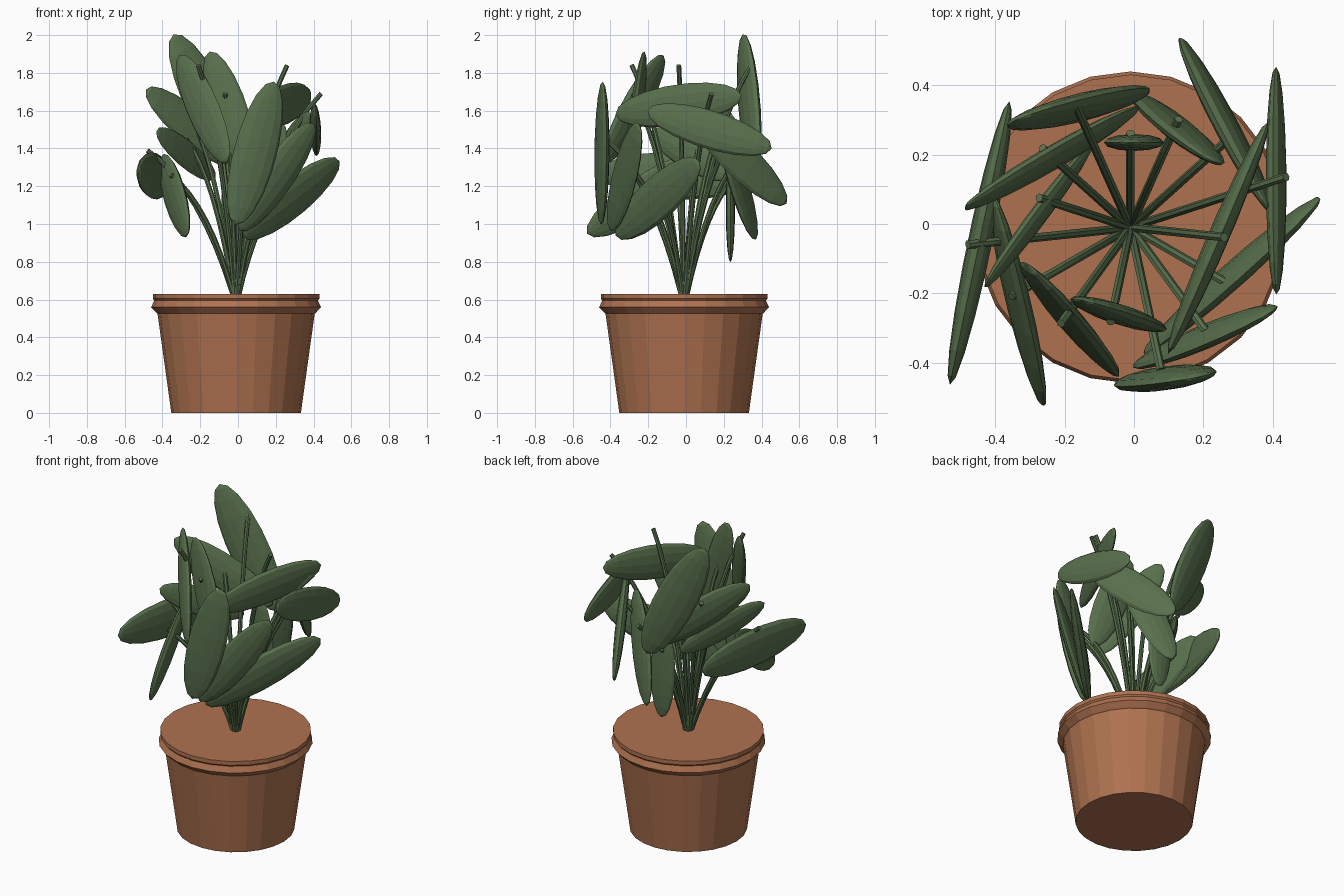
import bpy, bmesh, math
from mathutils import Vector, Matrix

if "Cube" in bpy.data.objects:
    bpy.data.objects.remove(bpy.data.objects["Cube"])


def material(name, rgb):
    m = bpy.data.materials.new(name)
    m.diffuse_color = (*rgb, 1)
    m.use_nodes = True
    m.node_tree.nodes["Principled BSDF"].inputs["Base Color"].default_value = m.diffuse_color
    return m


GREEN = material("leaf green", (0.10, 0.165, 0.075))
CLAY = material("terracotta", (0.43, 0.17, 0.08))


def add_object(name, bm, mat):
    bmesh.ops.recalc_face_normals(bm, faces=bm.faces)
    me = bpy.data.meshes.new(name)
    bm.to_mesh(me)
    bm.free()
    me.materials.append(mat)
    ob = bpy.data.objects.new(name, me)
    bpy.context.collection.objects.link(ob)
    return ob


def loft(bm, rings):
    """Skin a list of closed vertex rings and cap both ends."""
    loops = [[bm.verts.new(p) for p in r] for r in rings]
    n = len(loops[0])
    for a, b in zip(loops, loops[1:]):
        for i in range(n):
            j = (i + 1) % n
            bm.faces.new((a[i], a[j], b[j], b[i]))
    bm.faces.new(loops[0][::-1])
    bm.faces.new(loops[-1])


# Pot: tapered body, flared rim and flat soil cap
CX = CY = -0.01
profile = [(0.343, 0), (0.416, 0.525), (0.422, 0.53), (0.45, 0.56),
           (0.433, 0.595), (0.441, 0.605), (0.441, 0.63)]
bm = bmesh.new()
SIDES = 24
loft(bm, [[(CX + r * math.cos(math.tau * i / SIDES),
            CY + r * math.sin(math.tau * i / SIDES), z)
           for i in range(SIDES)] for r, z in profile])
add_object("pot", bm, CLAY)


# Leaf: flattened faceted ellipsoid between two tips, facing outward
def leaf(name, a, b, angle):
    a, b = Vector(a), Vector(b)
    length = (b - a).length
    along = (b - a).normalized()
    out = Vector((math.cos(angle), math.sin(angle), 0))
    side = along.cross(out).normalized()
    normal = side.cross(along)
    rot = Matrix((side, normal, along)).transposed().to_4x4()
    bm = bmesh.new()
    bmesh.ops.create_uvsphere(bm, u_segments=12, v_segments=9, radius=0.5)
    bmesh.ops.scale(bm, vec=(0.30 * length, 0.085 * length, 1.01 * length), verts=bm.verts)
    bmesh.ops.transform(bm, matrix=Matrix.Translation((a + b) / 2) @ rot, verts=bm.verts)
    add_object(name, bm, GREEN)


# Stem: thin tube rising steeply and then leaning outward
def stem(name, radius, top, angle):
    out = Vector((math.cos(angle), math.sin(angle), 0))
    across = Vector((-out.y, out.x, 0))
    h = top - 0.61
    p0 = Vector((CX, CY, 0.61)) + out * 0.012
    p1 = p0 + out * 0.39 * radius + Vector((0, 0, 0.75 * h))
    p2 = p0 + out * radius + Vector((0, 0, h))
    rings = []
    for k in range(9):
        t = k / 8
        c = p0 * (1 - t) ** 2 + p1 * 2 * t * (1 - t) + p2 * t * t
        tan = ((p1 - p0) * (1 - t) + (p2 - p1) * t).normalized()
        up = tan.cross(across)
        rings.append([c + 0.013 * (across * math.cos(math.tau * i / 7)
                                   + up * math.sin(math.tau * i / 7)) for i in range(7)])
    bm = bmesh.new()
    loft(bm, rings)
    add_object(name, bm, GREEN)


# Fifteen stems 24 degrees apart: (lower tip, upper tip, stem reach, stem top)
plants = [
    ((0.14, 0.53, 1.11), (0.39, 0.04, 1.58), 0.37, 1.47),
    ((0.41, 0.45, 1.40), (0.41, -0.20, 1.60), 0.46, 1.69),
    ((0.10, -0.37, 1.58), (0.385, 0.29, 1.68), 0.26, 1.84),
    ((0.03, -0.37, 0.94), (0.535, 0.07, 1.33), 0.31, 1.22),
    ((0.01, -0.40, 0.97), (0.40, -0.25, 1.53), 0.36, 1.32),
    ((-0.01, -0.45, 1.00), (0.19, -0.44, 1.75), 0.41, 1.45),
    ((0.06, -0.30, 1.29), (-0.15, -0.22, 1.91), 0.265, 1.69),
    ((-0.06, -0.43, 1.33), (-0.31, -0.12, 1.89), 0.33, 1.84),
    ((-0.265, -0.52, 0.95), (-0.405, 0.08, 1.35), 0.385, 1.26),
    ((-0.36, 0.35, 1.24), (-0.53, -0.46, 1.27), 0.46, 1.39),
    ((-0.12, 0.23, 1.25), (-0.43, -0.18, 1.49), 0.265, 1.45),
    ((0.01, 0.33, 1.31), (-0.485, 0.05, 1.71), 0.33, 1.60),
    ((0.02, 0.37, 1.26), (-0.34, 0.30, 2.00), 0.385, 1.85),
    ((0.01, 0.235, 0.80), (-0.01, 0.235, 1.38), 0.26, 1.25),
    ((0.02, 0.37, 0.92), (0.23, 0.18, 1.54), 0.33, 1.38),
]
for i, (low, high, reach, top) in enumerate(plants):
    ang = math.radians(42 - 24 * i)
    leaf(f"leaf_{i + 1:02d}", low, high, ang)
    stem(f"stem_{i + 1:02d}", reach, top, ang)
